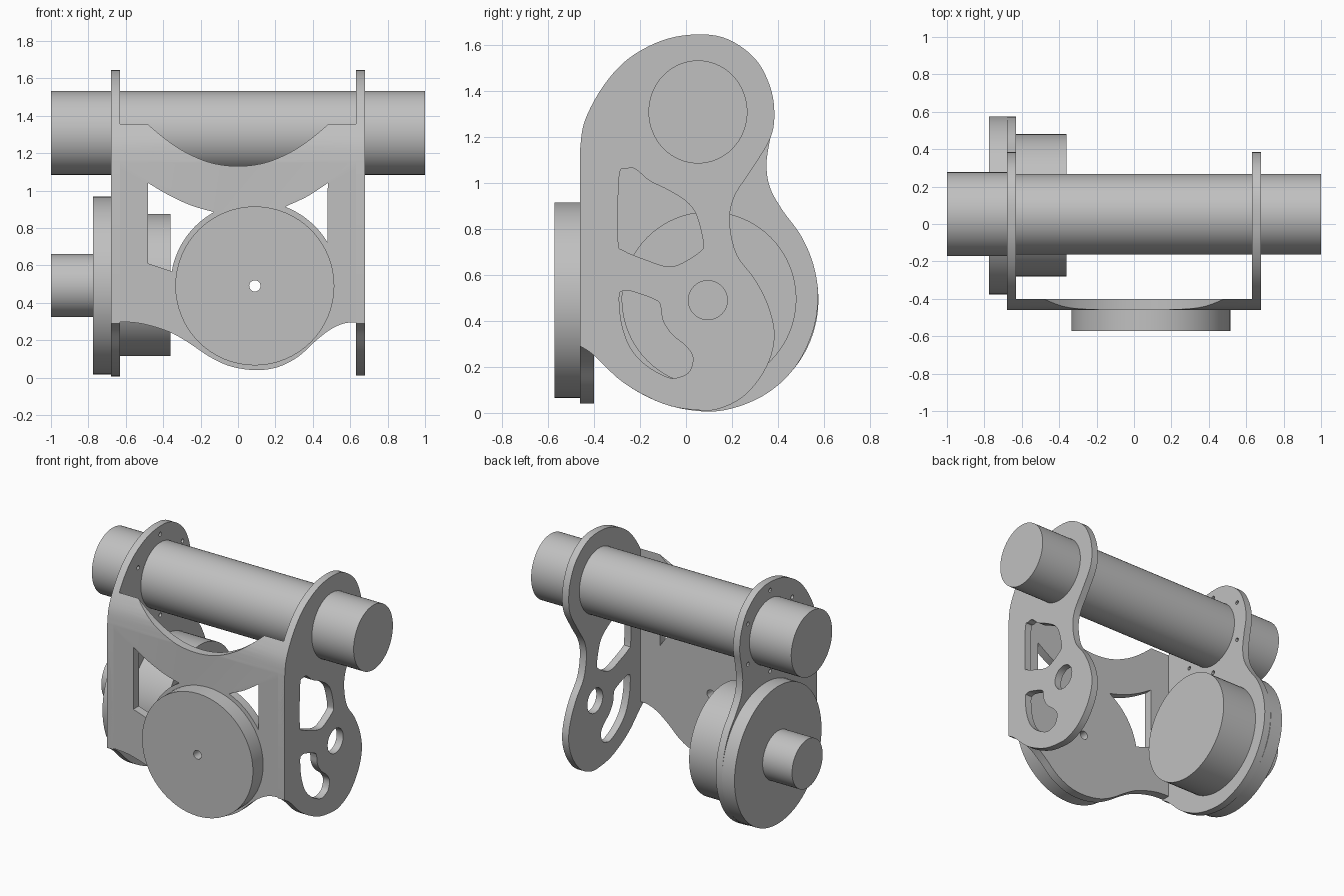
import bpy, bmesh, math
from mathutils import Matrix, Vector

cube = bpy.data.objects.get("Cube")
if cube:
    bpy.data.objects.remove(cube, do_unlink=True)

grey = bpy.data.materials.new("machined_grey")
grey.use_nodes = True
colour = (0.53, 0.53, 0.53, 1)
grey.diffuse_color = colour
grey.node_tree.nodes["Principled BSDF"].inputs["Base Color"].default_value = colour

# Local (u, v, w) to world: side parts use (y, z, x), front parts use (x, z, -y)
SIDE = Matrix(((0, 0, 1), (1, 0, 0), (0, 1, 0))).to_4x4()
FRONT = Matrix(((1, 0, 0), (0, 0, -1), (0, 1, 0))).to_4x4()


def smooth(pts, closed=False, steps=5):
    """Rounded path through the points."""
    n = len(pts)
    p = [Vector(q) for q in pts]
    out = []
    for i in range(n if closed else n - 1):
        a, b, c, d = [p[k % n] if closed else p[max(0, min(n - 1, k))]
                      for k in range(i - 1, i + 3)]
        for s in range(steps):
            t = s / steps
            out.append(0.5 * (2 * b + (c - a) * t + (2 * a - 5 * b + 4 * c - d) * t * t
                              + (3 * b - a - 3 * c + d) * t ** 3))
    return out if closed else out + [p[-1]]


def arc(u, v, r, start, end, n=16):
    angles = [math.radians(start + (end - start) * i / n) for i in range(n + 1)]
    return [(u + r * math.cos(a), v + r * math.sin(a)) for a in angles]


def ellipse(u, v, ru, rv=None, n=64):
    rv = rv or ru
    return [(u + ru * math.cos(math.tau * i / n), v + rv * math.sin(math.tau * i / n))
            for i in range(n)]


def solid(name, frame, low, high, *loops):
    """Extrude an outline, with further loops as holes, from low to high."""
    curve = bpy.data.curves.new(name, "CURVE")
    curve.dimensions = "2D"
    curve.fill_mode = "BOTH"
    curve.extrude = (high - low) / 2
    for loop in loops:
        spline = curve.splines.new("POLY")
        spline.points.add(len(loop) - 1)
        for point, q in zip(spline.points, loop):
            point.co = (q[0], q[1], 0, 1)
        spline.use_cyclic_u = True
    temp = bpy.data.objects.new(name + "_path", curve)
    bpy.context.collection.objects.link(temp)
    graph = bpy.context.evaluated_depsgraph_get()
    mesh = bpy.data.meshes.new_from_object(temp.evaluated_get(graph))
    bpy.data.objects.remove(temp, do_unlink=True)
    mesh.transform(frame @ Matrix.Translation((0, 0, (low + high) / 2)))
    bm = bmesh.new()
    bm.from_mesh(mesh)
    bmesh.ops.remove_doubles(bm, verts=bm.verts, dist=0.0002)
    bmesh.ops.recalc_face_normals(bm, faces=bm.faces)
    bm.to_mesh(mesh)
    bm.free()
    mesh.materials.clear()
    mesh.materials.append(grey)
    obj = bpy.data.objects.new(name, mesh)
    bpy.context.collection.objects.link(obj)
    return obj


# Shared side outline pieces
brow = [(-.46, 1.15), (-.44, 1.27), (-.36, 1.42), (-.25, 1.54), (-.1, 1.62), (.05, 1.645)]
crown = brow + [(.18, 1.625), (.3, 1.54), (.365, 1.42), (.384, 1.3), (.365, 1.19)]
heel = [(-.1, .04), (-.27, .13), (-.4, .25), (-.46, .29)]

# Left side plate with its openings
left_outline = smooth(crown + [(.28, 1.05), (.21, .94), (.19, .83), (.22, .69), (.3, .58),
                               (.36, .46), (.385, .33), (.35, .2), (.26, .08), (.15, .02),
                               (.05, .012)] + heel)
upper_window = smooth([(-.29, 1.03), (-.26, 1.06), (-.22, 1.06), (-.16, 1.01), (-.08, .97),
                       (0, .92), (.045, .86), (.075, .74), (.06, .7), (-.03, .645),
                       (-.09, .638), (-.16, .66), (-.27, .705), (-.295, .75)], True)
lower_window = smooth([(-.29, .51), (-.27, .53), (-.23, .527), (-.13, .49), (-.11, .46),
                       (-.1, .4), (-.06, .34), (0, .29), (.03, .24), (.015, .18),
                       (-.03, .155), (-.08, .155), (-.17, .205), (-.24, .28), (-.28, .39)],
                      True)
solid("left_plate", SIDE, .63, .68, left_outline, upper_window, lower_window,
      ellipse(.095, .49, .085, n=32))

# Right side plate with bolt holes around the tube
right_outline = smooth(crown + [(.35, 1.08), (.365, .98), (.42, .88), (.5, .77), (.555, .64),
                                (.574, .5), (.55, .35), (.475, .2), (.36, .09), (.22, .025),
                                (.08, .006)] + heel)
bolts = [ellipse(.05 + .28 * math.cos(a), 1.308 + .28 * math.sin(a), .014, n=12)
         for a in [math.radians(30 + 60 * i) for i in range(6)]]
solid("right_plate", SIDE, -.68, -.63, right_outline, *bolts)

# Front plate: scooped top, lobed bottom, two windows and a centre hole
scoop = smooth([(.5, 1.37), (.4, 1.285), (.29, 1.21), (.15, 1.15), (0, 1.13),
                (-.15, 1.15), (-.29, 1.21), (-.4, 1.285), (-.5, 1.37)])
hem = smooth([(-.68, .295), (-.6, .297), (-.5, .285), (-.37, .245), (-.27, .19), (-.15, .11),
              (-.04, .06), (.09, .04), (.21, .055), (.32, .11), (.42, .2), (.5, .26),
              (.58, .292), (.68, .295)])
right_window = (smooth([(-.48, 1.04), (-.37, .975), (-.25, .92), (-.13, .885)])[:-1]
                + arc(.09, .49, .451, 119, 170) + [(-.48, .61)])
left_window = (smooth([(.48, 1.04), (.37, .968), (.255, .915)])[:-1]
               + arc(.09, .49, .453, 69, 31))
front = solid("front_plate", FRONT, .40, .48,
              hem + [(.68, 1.15), (.63, 1.15), (.63, 1.37)] + scoop
              + [(-.63, 1.37), (-.63, 1.15), (-.68, 1.15)],
              right_window, left_window, ellipse(.09, .49, .03, n=24))

# Round the top of the front plate to follow the side plates
trim = solid("front_trim", SIDE, -.8, .8, smooth(brow) + [(.05, -.1), (-.46, -.1)])
cut = front.modifiers.new("trim", "BOOLEAN")
cut.operation = "INTERSECT"
cut.solver = "EXACT"
cut.object = trim
bpy.context.view_layer.update()
graph = bpy.context.evaluated_depsgraph_get()
trimmed = bpy.data.meshes.new_from_object(front.evaluated_get(graph))
front.modifiers.clear()
front.data = trimmed
bpy.data.objects.remove(trim, do_unlink=True)

# Front disc
solid("front_disc", FRONT, .46, .572, ellipse(.09, .49, .425), ellipse(.09, .49, .03, n=24))

# Cross tube and its right end
solid("cross_tube", SIDE, -.68, 1, ellipse(.052, 1.308, .215, .224))
solid("cross_tube_end", SIDE, -1, -.68, ellipse(.053, 1.308, .224))

# Right side motor: inner drum, outer flange and shaft
solid("motor_drum", SIDE, -.63, -.36, ellipse(.1, .495, .38))
solid("motor_flange", SIDE, -.775, -.68, ellipse(.1, .492, .476))
solid("motor_shaft", SIDE, -1, -.775, ellipse(.1, .492, .168))

# Smooth the round walls, keep the edges sharp
bpy.ops.object.select_all(action="DESELECT")
for obj in bpy.context.collection.objects:
    if obj.type == "MESH" and grey.name in obj.data.materials:
        obj.select_set(True)
        bpy.context.view_layer.objects.active = obj
bpy.ops.object.shade_smooth_by_angle(angle=math.radians(30))
